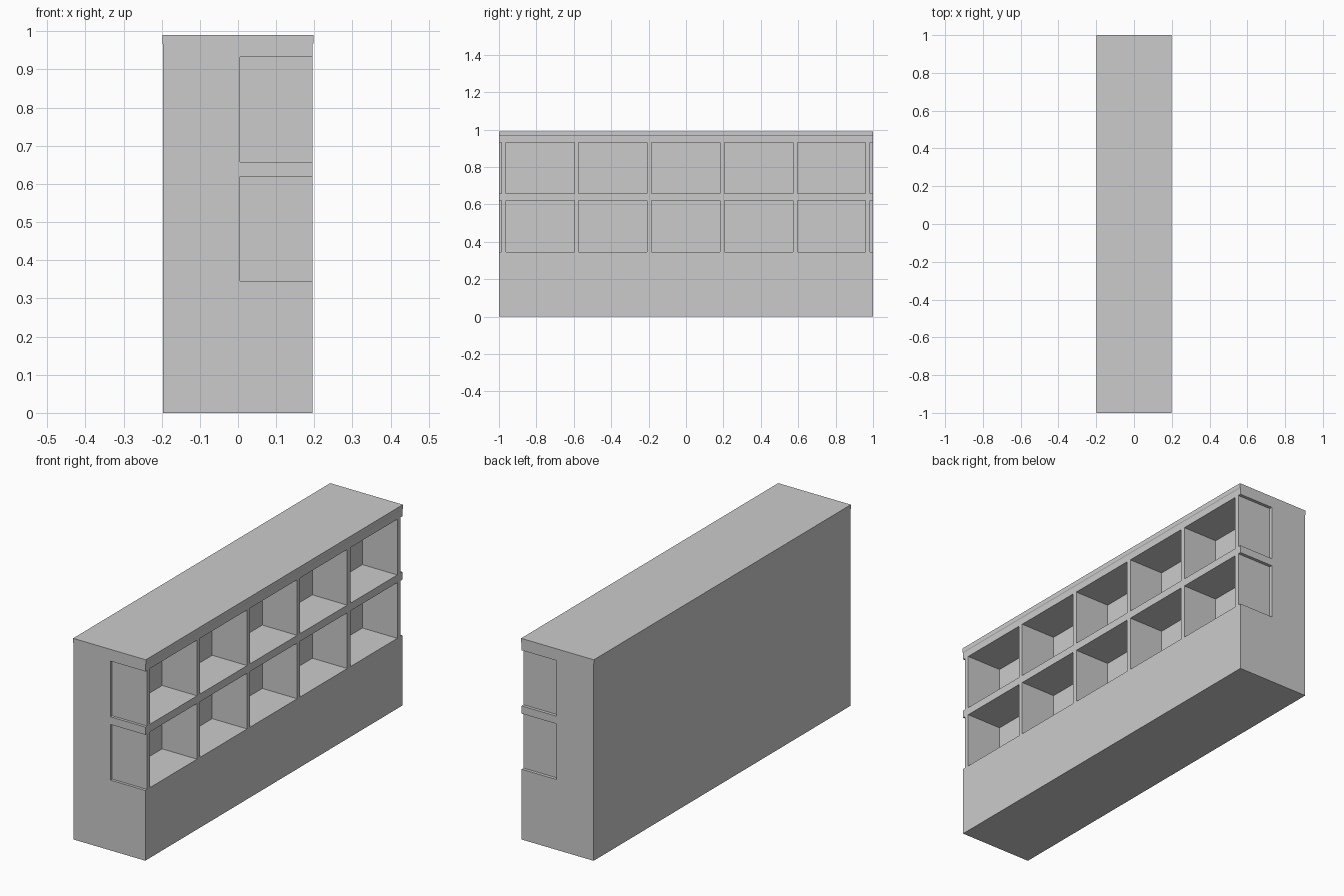
import bpy, bmesh
from mathutils import Matrix

if "Cube" in bpy.data.objects:
    bpy.data.objects.remove(bpy.data.objects["Cube"])


def make_object(name, bm):
    bmesh.ops.recalc_face_normals(bm, faces=bm.faces)
    mesh = bpy.data.meshes.new(name)
    bm.to_mesh(mesh)
    bm.free()
    obj = bpy.data.objects.new(name, mesh)
    bpy.context.collection.objects.link(obj)
    return obj


def add_box(bm, x0, x1, y0, y1, z0, z1):
    centre = Matrix.Translation(((x0 + x1) / 2, (y0 + y1) / 2, (z0 + z1) / 2))
    size = Matrix.Diagonal((x1 - x0, y1 - y0, z1 - z0, 1))
    bmesh.ops.create_cube(bm, size=1, matrix=centre @ size)


# Solid cabinet: end profile with a slight lip at the top, swept along y
profile = [(-0.197, 0), (0.195, 0), (0.195, 0.965), (0.198, 0.97),
           (0.198, 0.99), (-0.198, 0.99), (-0.198, 0.975), (-0.197, 0.965)]
bm = bmesh.new()
face = bm.faces.new([bm.verts.new((x, -1, z)) for x, z in profile])
swept = bmesh.ops.extrude_face_region(bm, geom=[face])["geom"]
bmesh.ops.translate(bm, vec=(0, 2, 0),
                    verts=[v for v in swept if isinstance(v, bmesh.types.BMVert)])
cabinet = make_object("shelf_cabinet", bm)

# Two rows of cubbyholes; the outermost columns only nick the ends
bm = bmesh.new()
for z0, z1 in ((0.346, 0.62), (0.658, 0.932)):
    for i in range(-3, 4):
        y = i * 0.3895 - 0.001
        add_box(bm, 0.005, 0.25, y - 0.183, y + 0.183, z0, z1)
cutter = make_object("cubbyhole_cutter", bm)
cutter.hide_render = True
cutter.hide_viewport = True

cut = cabinet.modifiers.new("cubbyholes", "BOOLEAN")
cut.object = cutter
cut.operation = "DIFFERENCE"
cut.solver = "EXACT"
